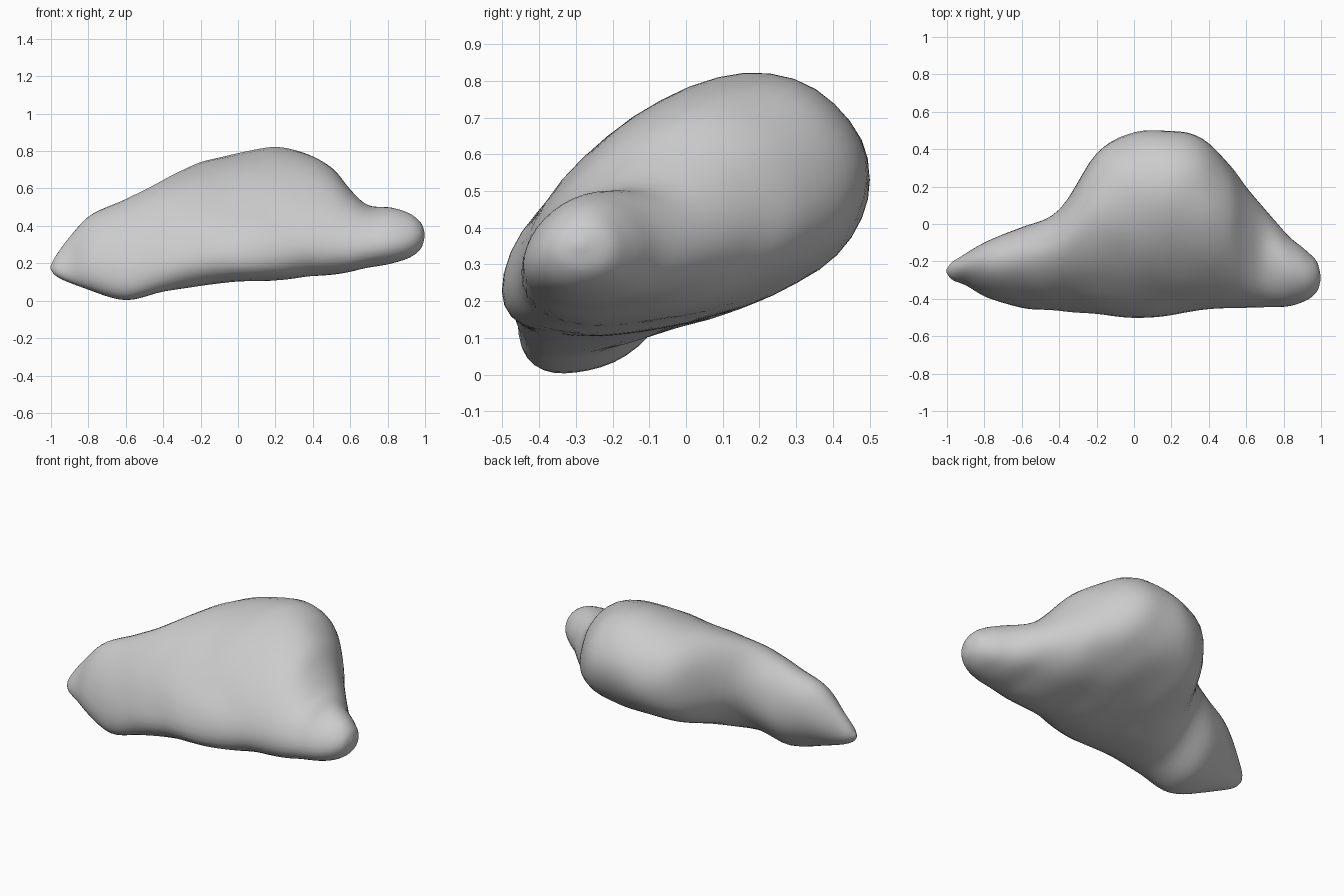
import bpy
import bmesh
from math import sin, cos, pi, exp
from mathutils import Vector, noise

if "Cube" in bpy.data.objects:
    bpy.data.objects.remove(bpy.data.objects["Cube"], do_unlink=True)

SIDES = 40
STEPS = 5

# Cross-sections along the rock:
# x, front y, back y, bottom z, top z, lean of the front, lean of the back
SECTIONS = [Vector(s) for s in (
    (-1, -.26, -.24, .17, .19, .3, .3),
    (-.97, -.3, -.2, .13, .25, .4, .2),
    (-.9, -.33, -.16, .09, .34, .5, .2),
    (-.78, -.39, -.09, .05, .465, .5, .2),
    (-.6, -.45, -.02, 0, .54, .55, .2),
    (-.4, -.465, .08, .05, .64, .6, .2),
    (-.2, -.485, .38, .08, .74, .62, .2),
    (0, -.5, .49, .1, .79, .68, .2),
    (.2, -.485, .5, .11, .82, .68, .2),
    (.36, -.46, .46, .13, .79, .62, .18),
    (.5, -.45, .33, .14, .71, .55, .15),
    (.6, -.45, .2, .155, .61, .48, .1),
    (.7, -.45, .08, .18, .53, .4, .05),
    (.82, -.44, -.06, .2, .5, .3, -.05),
    (.92, -.41, -.14, .23, .46, .2, -.05),
    (.98, -.36, -.2, .28, .41, .1, 0),
    (1, -.3, -.28, .34, .36, 0, 0),
)]

# Shallow hollows: centre, vertical push, spread
HOLLOWS = (
    (Vector((.67, -.14, .54)), -.02, .025),   # saddle beside the small lobe
    (Vector((-.33, .1, .2)), .05, .03),       # arch under the back
)


def spline(a, b, c, d, t):
    """Smooth blend from section b to section c."""
    return (b * 2 + (c - a) * t + (a * 2 - b * 5 + c * 4 - d) * t ** 2
            + (b * 3 - a - c * 3 + d) * t ** 3) / 2


def blended_sections():
    last = len(SECTIONS) - 1
    for i in range(last):
        a, b = SECTIONS[max(i - 1, 0)], SECTIONS[i]
        c, d = SECTIONS[i + 1], SECTIONS[min(i + 2, last)]
        for k in range(STEPS):
            yield spline(a, b, c, d, k / STEPS)
    yield SECTIONS[last]


def surface_point(section, angle):
    x, front, back, bottom, top, front_lean, back_lean = section
    side = (1 + cos(angle)) / 2
    lean = front_lean + (back_lean - front_lean) * side
    y = front + (back - front) * side
    z = (bottom + top) / 2 + (top - bottom) / 2 * sin(angle + lean)
    p = Vector((x, y, z))
    for centre, push, spread in HOLLOWS:
        p.z += push * exp(-(p - centre).length_squared / spread)
    # Gentle weathering
    p += noise.noise_vector(p * 5) * .008
    return p


# Rock body
bm = bmesh.new()
rings = [[bm.verts.new(surface_point(s, 2 * pi * k / SIDES)) for k in range(SIDES)]
         for s in blended_sections()]
for r, q in zip(rings, rings[1:]):
    for k in range(SIDES):
        n = (k + 1) % SIDES
        bm.faces.new((r[k], r[n], q[n], q[k]))
bm.faces.new(rings[0])
bm.faces.new(rings[-1])
bmesh.ops.recalc_face_normals(bm, faces=bm.faces)
mesh = bpy.data.meshes.new("rock_body")
bm.to_mesh(mesh)
bm.free()
rock = bpy.data.objects.new("rock_body", mesh)
bpy.context.collection.objects.link(rock)

# Grey stone
stone = bpy.data.materials.new("grey_stone")
stone.use_nodes = True
colour = (.6, .6, .6, 1)
stone.diffuse_color = colour
stone.node_tree.nodes["Principled BSDF"].inputs["Base Color"].default_value = colour
mesh.materials.append(stone)

for polygon in mesh.polygons:
    polygon.use_smooth = True
